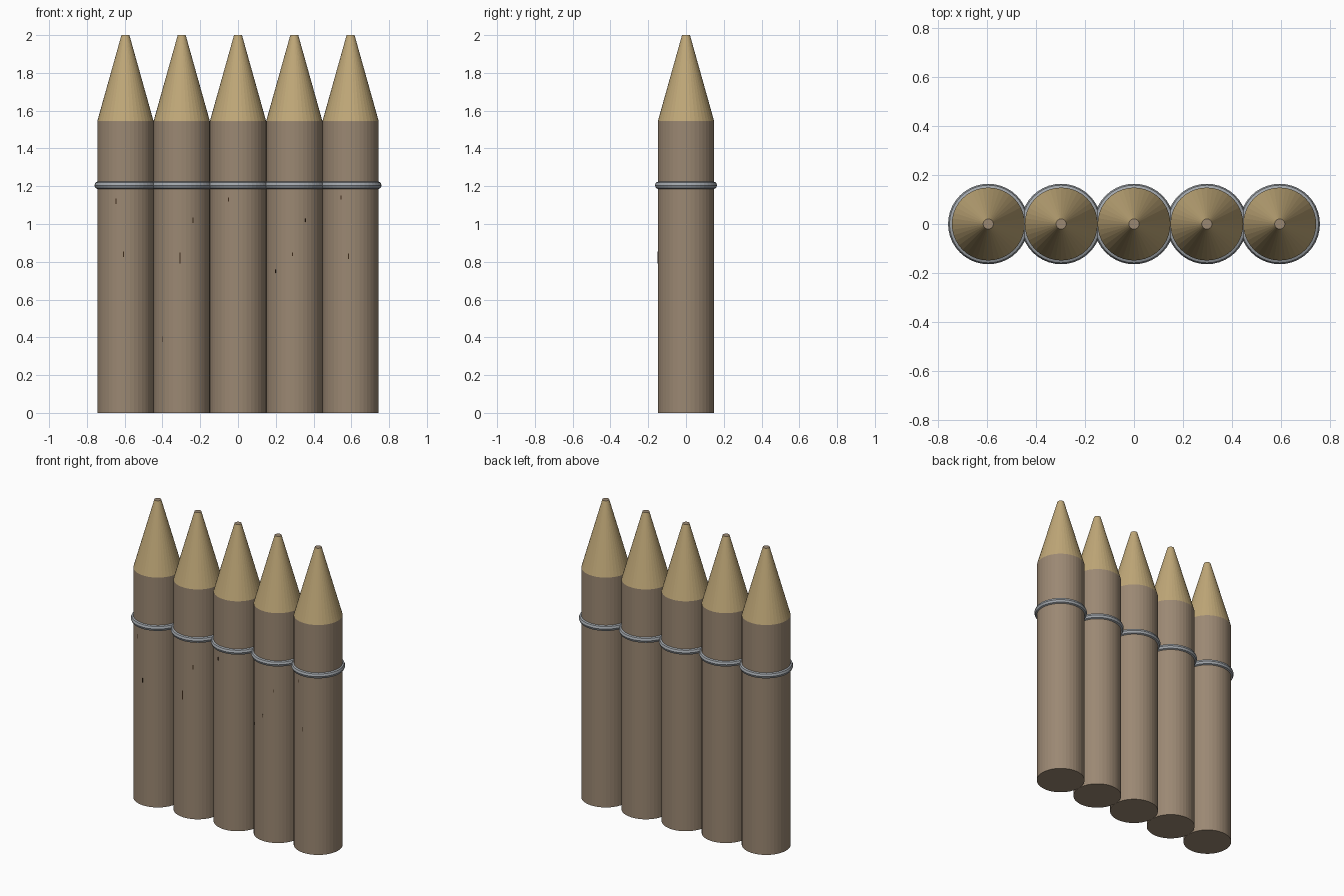
import bpy, bmesh, math
from mathutils import Matrix, Vector

if "Cube" in bpy.data.objects:
    bpy.data.objects.remove(bpy.data.objects["Cube"])

R, STEP, SIDES = 0.149, 0.298, 40
SHOULDER, TOP, TIP_R = 1.544, 2.0, 0.021
RING_Z = 1.205


def material(name, rgb):
    m = bpy.data.materials.new(name)
    m.diffuse_color = (*rgb, 1)
    m.use_nodes = True
    m.node_tree.nodes["Principled BSDF"].inputs["Base Color"].default_value = m.diffuse_color
    return m


bark = material("bark brown", (0.328, 0.246, 0.171))
wood = material("cut wood tan", (0.527, 0.392, 0.188))
steel = material("ring grey", (0.352, 0.376, 0.402))
dark = material("crack dark brown", (0.045, 0.023, 0.010))


def lathe(name, profile, x, mats, closed=False):
    """Revolve an (r, z) profile about a vertical axis at x."""
    bm = bmesh.new()
    rings = []
    for r, z in profile:
        rings.append([bm.verts.new((r * math.cos(2 * math.pi * i / SIDES),
                                    r * math.sin(2 * math.pi * i / SIDES), z))
                      for i in range(SIDES)])
    pairs = list(zip(rings, rings[1:]))
    if closed:
        pairs.append((rings[-1], rings[0]))
    for a, b in pairs:
        for i in range(SIDES):
            j = (i + 1) % SIDES
            bm.faces.new((a[i], a[j], b[j], b[i]))
    if not closed:
        bm.faces.new(rings[0][::-1])
        bm.faces.new(rings[-1])
    bmesh.ops.recalc_face_normals(bm, faces=bm.faces)
    # sloping faces above the shoulder are freshly cut wood
    if len(mats) > 1:
        for f in bm.faces:
            if f.calc_center_median().z > SHOULDER and f.normal.z < 0.9:
                f.material_index = 1
    me = bpy.data.meshes.new(name)
    bm.to_mesh(me)
    bm.free()
    for m in mats:
        me.materials.append(m)
    ob = bpy.data.objects.new(name, me)
    ob.location.x = x
    bpy.context.collection.objects.link(ob)
    return ob


# Five sharpened logs, each with a binding ring
log_profile = [(R, 0), (R, SHOULDER), (TIP_R, TOP)]
ring_profile = [(0.145 + 0.0195 * math.cos(math.pi * k / 4),
                 RING_Z + 0.0205 * math.sin(math.pi * k / 4)) for k in range(8)]
for n in range(5):
    x = (n - 2) * STEP
    lathe(f"log_{n + 1}", log_profile, x, [bark, wood])
    lathe(f"binding_ring_{n + 1}", ring_profile, x, [steel], closed=True)

# Small bark cracks on the front: log index, x offset, height, length
cracks = [(0, -0.05, 1.12, 0.03), (0, -0.01, 0.84, 0.03),
          (1, -0.01, 0.82, 0.06), (1, 0.06, 1.02, 0.03), (1, -0.10, 0.39, 0.03),
          (2, -0.05, 1.13, 0.02), (3, -0.10, 0.75, 0.02), (3, 0.06, 1.02, 0.02),
          (3, -0.01, 0.84, 0.02), (4, -0.05, 1.14, 0.02), (4, -0.01, 0.83, 0.03)]
bm = bmesh.new()
for n, dx, z, length in cracks:
    a = math.asin(dx / R)
    place = (Matrix.Translation(((n - 2) * STEP + R * math.sin(a), -R * math.cos(a), z))
             @ Matrix.Rotation(a, 4, 'Z') @ Matrix.Diagonal((0.005, 0.002, length, 1)))
    bmesh.ops.create_cube(bm, size=1, matrix=place)
me = bpy.data.meshes.new("bark_cracks")
bm.to_mesh(me)
bm.free()
me.materials.append(dark)
bpy.context.collection.objects.link(bpy.data.objects.new("bark_cracks", me))
